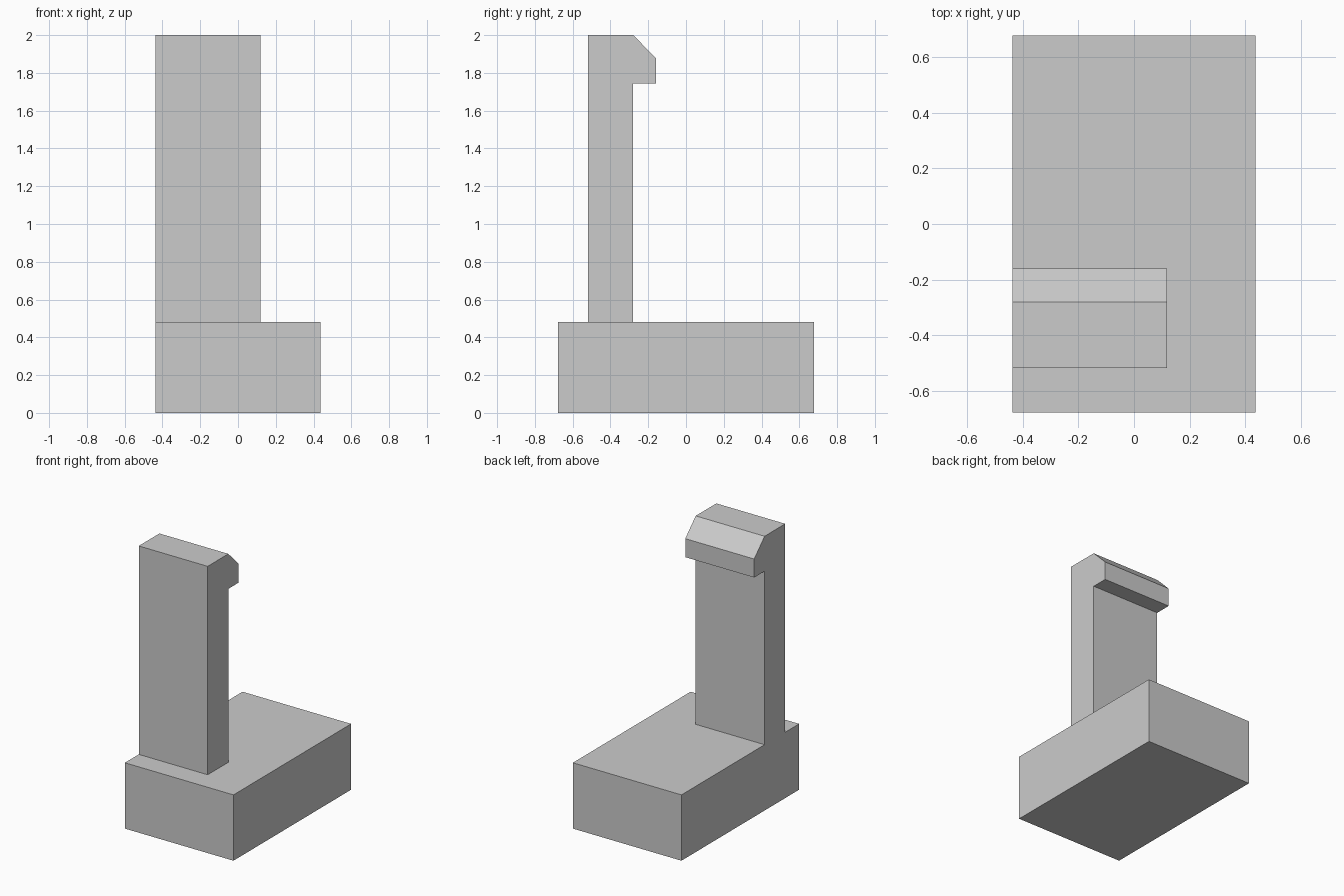
import bpy
import bmesh

cube = bpy.data.objects.get("Cube")
if cube:
    bpy.data.objects.remove(cube, do_unlink=True)

grey = bpy.data.materials.new("light grey")
grey.use_nodes = True
colour = (0.6, 0.6, 0.6, 1)
grey.diffuse_color = colour
grey.node_tree.nodes["Principled BSDF"].inputs["Base Color"].default_value = colour


def extrude_profile(name, profile, x_min, x_max):
    """Extrude a closed (y, z) profile along x into a solid part."""
    bm = bmesh.new()
    face = bm.faces.new([bm.verts.new((x_min, y, z)) for y, z in profile])
    result = bmesh.ops.extrude_face_region(bm, geom=[face], use_keep_orig=True)
    moved = [v for v in result["geom"] if isinstance(v, bmesh.types.BMVert)]
    bmesh.ops.translate(bm, verts=moved, vec=(x_max - x_min, 0, 0))
    bmesh.ops.recalc_face_normals(bm, faces=bm.faces)
    mesh = bpy.data.meshes.new(name)
    bm.to_mesh(mesh)
    bm.free()
    mesh.materials.append(grey)
    obj = bpy.data.objects.new(name, mesh)
    bpy.context.collection.objects.link(obj)
    return obj


SIDE, DEPTH, BASE_TOP = 0.438, 0.678, 0.48

# Rectangular base block
extrude_profile("base", [(-DEPTH, 0), (DEPTH, 0), (DEPTH, BASE_TOP), (-DEPTH, BASE_TOP)],
                -SIDE, SIDE)

# Upright clip arm with a chamfered hook, flush with one side of the base
front, back, tip = -0.518, -0.28, -0.16
extrude_profile("hooked_arm",
                [(front, BASE_TOP), (back, BASE_TOP), (back, 1.745),
                 (tip, 1.745), (tip, 1.88), (back, 2.0), (front, 2.0)],
                -SIDE, 0.118)
